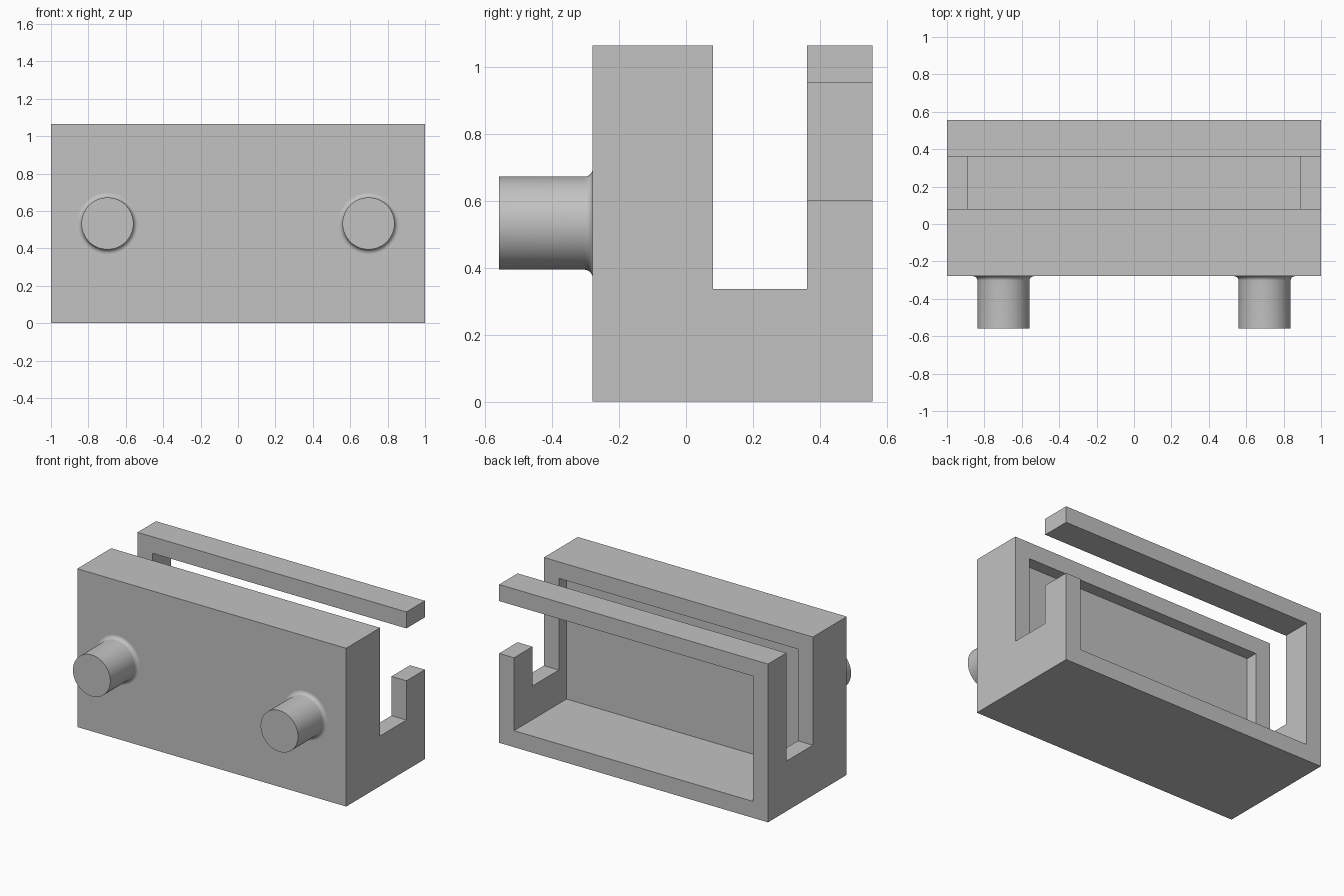
import bpy, bmesh, math
from mathutils import Vector

old = bpy.data.objects.get("Cube")
if old:
    bpy.data.objects.remove(old, do_unlink=True)

# Single grey material
grey = bpy.data.materials.new("plain grey")
grey.use_nodes = True
colour = (0.54, 0.54, 0.54, 1)
grey.diffuse_color = colour
grey.node_tree.nodes["Principled BSDF"].inputs["Base Color"].default_value = colour

HEIGHT = 1.064
FRONT, BACK = -0.279, 0.557
WALL = 0.111
INNER = 1 - WALL
OVER = 0.2  # how far cutters reach past the body


def add_object(name, bm):
    bmesh.ops.recalc_face_normals(bm, faces=bm.faces)
    mesh = bpy.data.meshes.new(name)
    bm.to_mesh(mesh)
    bm.free()
    mesh.materials.append(grey)
    obj = bpy.data.objects.new(name, mesh)
    bpy.context.collection.objects.link(obj)
    return obj


def box(name, low, high):
    low, high = Vector(low), Vector(high)
    bm = bmesh.new()
    bmesh.ops.create_cube(bm, size=1)
    for v in bm.verts:
        v.co = (low + high) / 2 + v.co * (high - low)
    return add_object(name, bm)


def activate(obj):
    bpy.ops.object.select_all(action='DESELECT')
    obj.select_set(True)
    bpy.context.view_layer.objects.active = obj


def cut(obj, name, low, high):
    cutter = box(name, low, high)
    cutter.hide_render = True
    mod = obj.modifiers.new(name, 'BOOLEAN')
    mod.operation = 'DIFFERENCE'
    mod.solver = 'EXACT'
    mod.object = cutter
    activate(obj)
    bpy.ops.object.modifier_apply(modifier=name)
    bpy.data.objects.remove(cutter, do_unlink=True)


# Housing: block with a rear cavity, a slot down through the top and one open side
housing = box("housing", (-1, FRONT, 0), (1, BACK, HEIGHT))
cut(housing, "cavity", (-INNER, 0, WALL), (INNER, BACK + OVER, HEIGHT - WALL))
cut(housing, "top_slot", (-1 - OVER, 0.081, 0.337), (1 + OVER, 0.361, HEIGHT + OVER))
cut(housing, "side_gap", (INNER - OVER, 0.3, 0.601), (1 + OVER, BACK + OVER, HEIGHT - WALL))


# Round pegs with a small fillet where they meet the housing
def peg(name, x):
    radius, length, fillet, z = 0.139, 0.279, 0.024, 0.533
    profile = [(radius + fillet, -0.01)]
    for i in range(7):
        a = math.pi / 2 * i / 6
        profile.append((radius + fillet * (1 - math.sin(a)), fillet * (1 - math.cos(a))))
    profile += [(radius, length), (0, length)]
    bm = bmesh.new()
    verts = [bm.verts.new((x + r, FRONT - d, z)) for r, d in profile]
    edges = [bm.edges.new(pair) for pair in zip(verts, verts[1:])]
    bmesh.ops.spin(bm, geom=verts + edges, cent=(x, 0, z), axis=(0, 1, 0),
                   angle=math.tau, steps=64)
    bmesh.ops.remove_doubles(bm, verts=bm.verts, dist=0.0005)
    obj = add_object(name, bm)
    # Make sure the end cap faces forward
    cap = min(obj.data.polygons, key=lambda p: p.center.y)
    if cap.normal.y > 0:
        obj.data.flip_normals()
    activate(obj)
    bpy.ops.object.shade_smooth_by_angle(angle=math.radians(35))


for side, x in (("left", 0.698), ("right", -0.698)):
    peg(side + "_peg", x)
